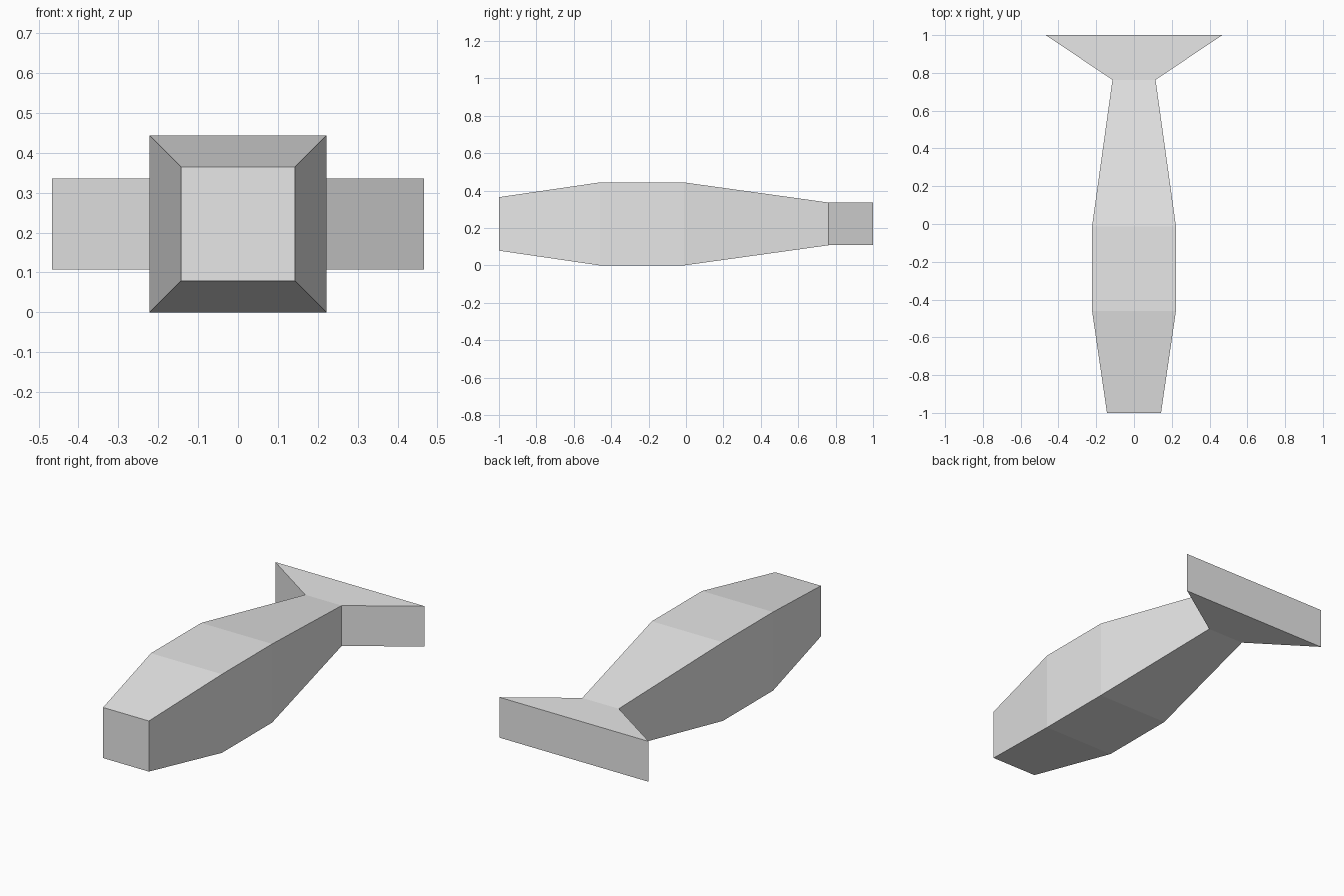
import bpy
import bmesh

cube = bpy.data.objects.get("Cube")
if cube:
    bpy.data.objects.remove(cube, do_unlink=True)

grey = bpy.data.materials.new("light grey")
grey.use_nodes = True
colour = (0.8, 0.8, 0.8, 1.0)
grey.diffuse_color = colour
grey.node_tree.nodes["Principled BSDF"].inputs["Base Color"].default_value = colour

MID_Z = 0.222

# Cross-sections from nose to tail: y, half width, half height
SECTIONS = [
    (-1.0, 0.143, 0.143),    # blunt nose
    (-0.46, 0.222, 0.222),   # start of the full body
    (-0.012, 0.222, 0.222),  # end of the full body
    (0.763, 0.114, 0.114),   # narrow waist
    (1.0, 0.467, 0.114),     # flared tail
]


def loft(name, sections):
    """Skin a row of rectangular cross-sections and cap both ends."""
    bm = bmesh.new()
    rings = [[bm.verts.new((sx * w, y, MID_Z + sz * h))
              for sx, sz in ((-1, -1), (1, -1), (1, 1), (-1, 1))]
             for y, w, h in sections]
    for a, b in zip(rings, rings[1:]):
        for i in range(4):
            j = (i + 1) % 4
            bm.faces.new((a[i], a[j], b[j], b[i]))
    bm.faces.new(rings[0])
    bm.faces.new(rings[-1])
    bmesh.ops.recalc_face_normals(bm, faces=bm.faces)
    mesh = bpy.data.meshes.new(name)
    bm.to_mesh(mesh)
    bm.free()
    mesh.materials.append(grey)
    obj = bpy.data.objects.new(name, mesh)
    bpy.context.collection.objects.link(obj)
    return obj


# Body and tail form one continuous flat-faced shell
loft("fish_body", SECTIONS)
